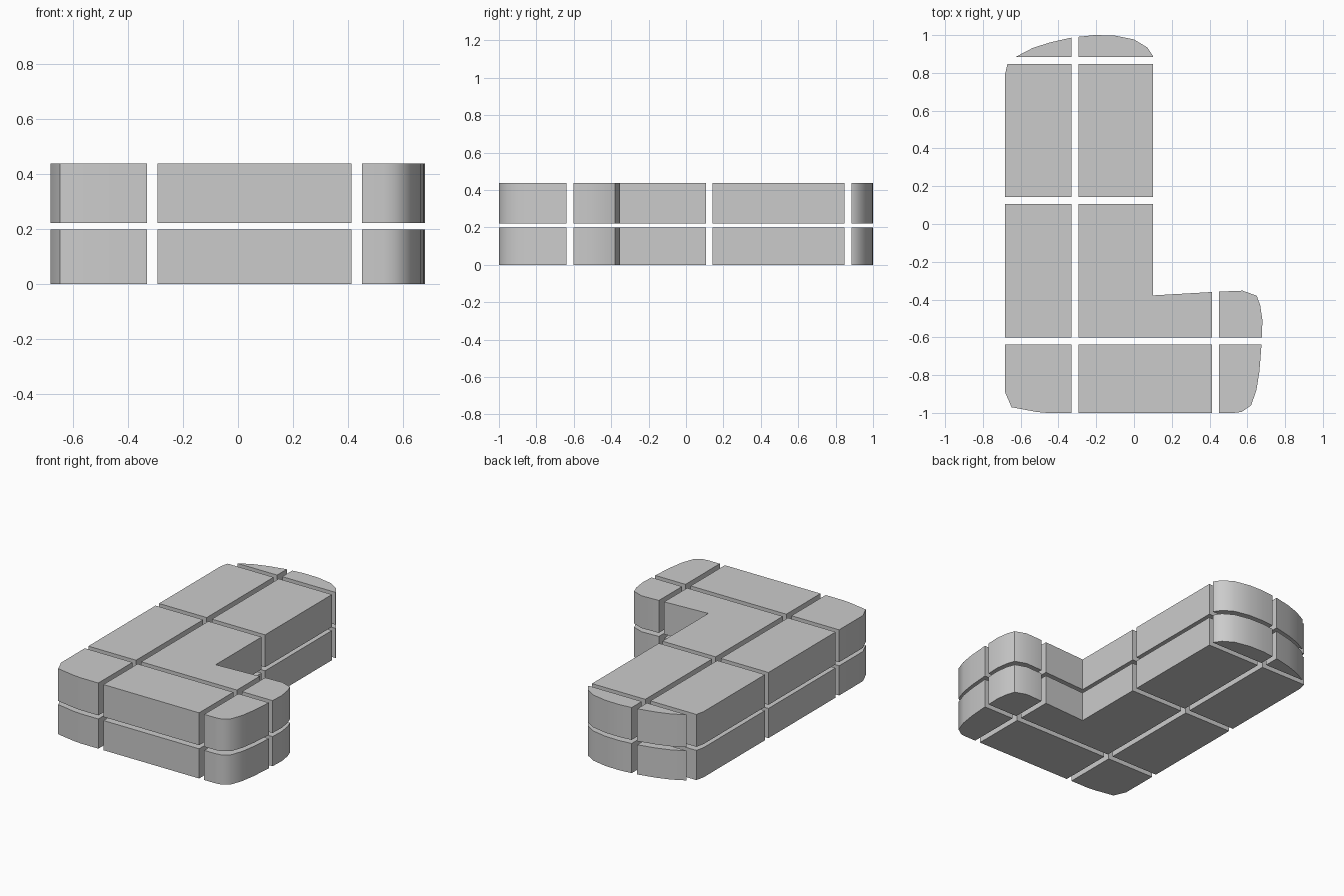
import bpy, bmesh, math

if "Cube" in bpy.data.objects:
    bpy.data.objects.remove(bpy.data.objects["Cube"])

# L-shaped plan outline, counter-clockwise from lower left
OUTLINE = [
    (-0.683, -0.89), (-0.648, -0.97), (-0.515, -0.995), (-0.46, -1.0), (0.53, -1.0),
    (0.57, -0.995), (0.62, -0.96), (0.648, -0.88), (0.664, -0.78), (0.675, -0.64),
    (0.68, -0.51), (0.668, -0.43), (0.65, -0.38), (0.575, -0.353), (0.45, -0.358),
    (0.10, -0.378), (0.10, 0.89), (0.07, 0.935), (0.0, 0.977), (-0.105, 0.998),
    (-0.21, 1.0), (-0.33, 0.987), (-0.45, 0.96), (-0.54, 0.93), (-0.622, 0.887),
    (-0.67, 0.848), (-0.683, 0.79),
]

# Block spans between the gaps
XS = [(-0.8, -0.331), (-0.293, 0.413), (0.451, 0.8)]
YS = [(-1.1, -0.639), (-0.602, 0.106), (0.143, 0.848), (0.885, 1.1)]
ZS = [(0.0, 0.198), (0.222, 0.438)]


def block(name, xr, yr, zr):
    bm = bmesh.new()
    bm.faces.new([bm.verts.new((x, y, zr[0])) for x, y in OUTLINE])
    # Trim the outline to this grid cell
    for co, no in (((xr[0], 0, 0), (-1, 0, 0)), ((xr[1], 0, 0), (1, 0, 0)),
                   ((0, yr[0], 0), (0, -1, 0)), ((0, yr[1], 0), (0, 1, 0))):
        bmesh.ops.bisect_plane(bm, geom=bm.verts[:] + bm.edges[:] + bm.faces[:],
                               plane_co=co, plane_no=no, clear_outer=True)
    if not bm.faces:
        bm.free()
        return
    # Raise it into a solid block
    ext = bmesh.ops.extrude_face_region(bm, geom=bm.faces[:], use_keep_orig=True)
    top = [v for v in ext["geom"] if isinstance(v, bmesh.types.BMVert)]
    bmesh.ops.translate(bm, verts=top, vec=(0, 0, zr[1] - zr[0]))
    bmesh.ops.recalc_face_normals(bm, faces=bm.faces[:])
    mesh = bpy.data.meshes.new(name)
    bm.to_mesh(mesh)
    bm.free()
    ob = bpy.data.objects.new(name, mesh)
    bpy.context.collection.objects.link(ob)
    bpy.ops.object.select_all(action='DESELECT')
    ob.select_set(True)
    bpy.context.view_layer.objects.active = ob
    bpy.ops.object.shade_smooth_by_angle(angle=math.radians(50))


# Two layers of blocks
for layer, zr in zip(("lower", "upper"), ZS):
    for col, xr in zip(("left", "middle", "right"), XS):
        for row, yr in enumerate(YS, 1):
            block(f"{layer}_block_{col}_{row}", xr, yr, zr)
